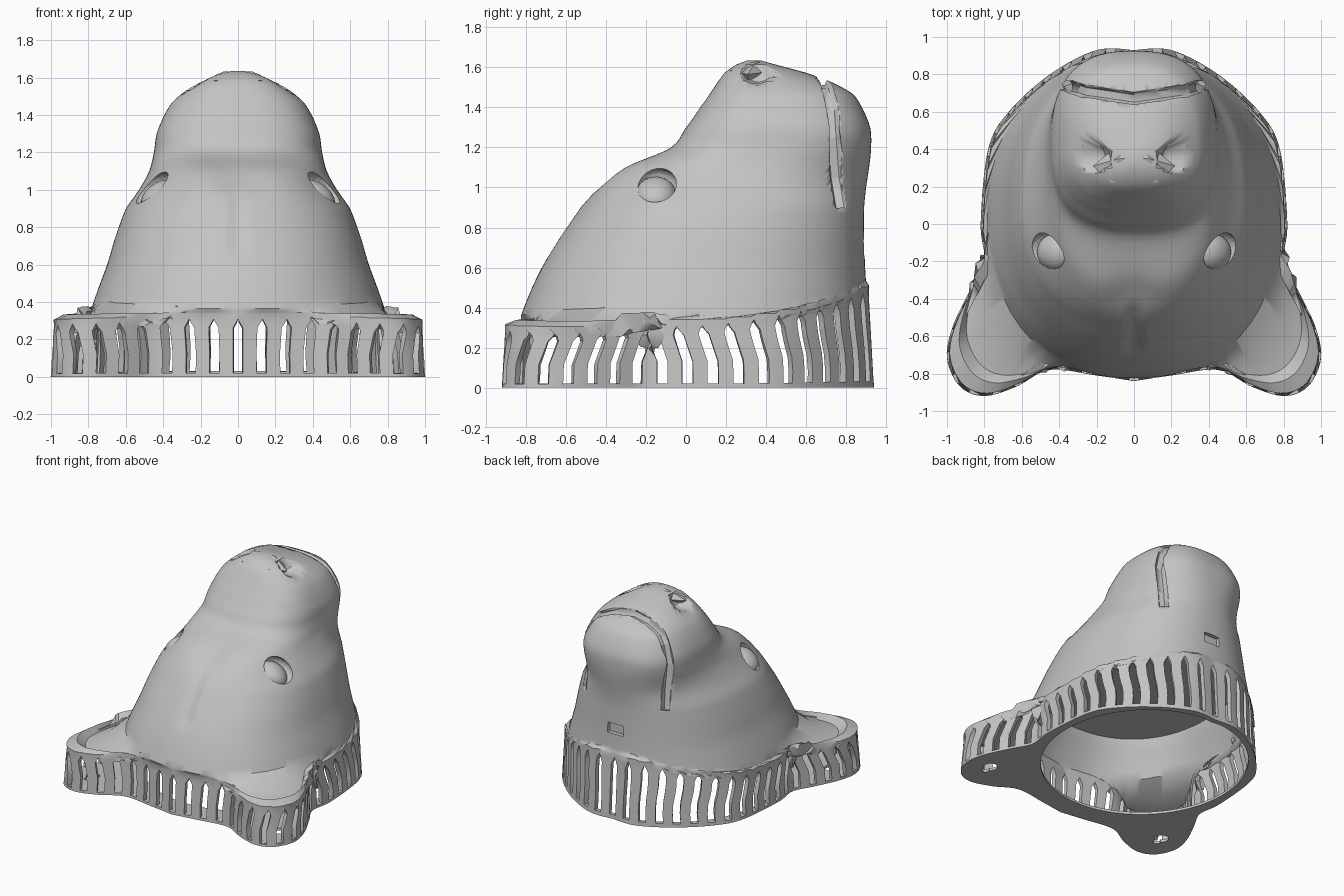
import bpy, bmesh, math
from mathutils import Vector

if "Cube" in bpy.data.objects:
    bpy.data.objects.remove(bpy.data.objects["Cube"])

grey = bpy.data.materials.new("matte grey")
grey.use_nodes = True
grey.diffuse_color = (0.55, 0.55, 0.55, 1)
grey.node_tree.nodes["Principled BSDF"].inputs["Base Color"].default_value = grey.diffuse_color

SLOTS, TOP, CEILING, WALL = 52, 1.635, .64, .035

# half outline of the base, front centre to back centre
OUTLINE = [(0, -.84), (.2, -.81), (.45, -.78), (.63, -.87), (.8, -.92), (.93, -.87), (1, -.72),
           (.97, -.55), (.88, -.36), (.8, -.2), (.82, 0), (.78, .4), (.67, .6), (.45, .8), (.2, .93), (0, .93)]
# head sections: height, half width, front, back, widest depth
HEAD = [(.3, .8, -.84, .915, 0), (.45, .755, -.79, .905, .02), (.6, .7, -.72, .895, .05),
        (.75, .655, -.63, .89, .08), (.9, .6, -.53, .89, .12), (1, .53, -.46, .9, .18),
        (1.1, .475, -.35, .915, .3), (1.2, .45, -.09, .925, .4), (1.3, .435, .0, .92, .43),
        (1.4, .395, .07, .88, .43), (1.47, .35, .12, .83, .42), (1.53, .28, .16, .72, .4),
        (1.58, .2, .2, .58, .36), (1.62, .11, .26, .43, .34), (1.636, .03, .31, .37, .34)]
# mouth line on one side, corner to centre
MOUTH = [(.365, .775, .9), (.355, .75, 1.05), (.365, .735, 1.25), (.325, .725, 1.4),
         (.275, .71, 1.47), (.14, .69, 1.53), (0, .67, 1.545)]


def spline(pts, i, t):
    """Smooth curve through a list of tuples."""
    a, b, c, d = (pts[min(max(i + k, 0), len(pts) - 1)] for k in (-1, 0, 1, 2))
    return [q + .5 * t * (r - p + t * (2 * p - 5 * q + 4 * r - s + t * (3 * (q - r) + s - p)))
            for p, q, r, s in zip(a, b, c, d)]


# even steps along the base outline
fine = [Vector(spline(OUTLINE, i, k / 12)) for i in range(len(OUTLINE) - 1) for k in range(12)]
fine.append(Vector(OUTLINE[-1]))
lengths = [0]
for a, b in zip(fine, fine[1:]):
    lengths.append(lengths[-1] + (b - a).length)


def halves(t):
    t %= 1
    return (1 if t <= .5 else -1), 1 - abs(2 * t - 1)


def base_point(t):
    side, u = halves(t)
    want = u * lengths[-1]
    i = max(k for k in range(len(fine) - 1) if lengths[k] <= want)
    p = fine[i].lerp(fine[i + 1], (want - lengths[i]) / (lengths[i + 1] - lengths[i]))
    return Vector((side * abs(p.x), p.y, 0))


def head_point(t, z):
    side, u = halves(t)
    i = max([k for k in range(len(HEAD) - 1) if HEAD[k][0] <= z], default=0)
    f = (z - HEAD[i][0]) / (HEAD[i + 1][0] - HEAD[i][0])
    _, w, front, back, mid = spline(HEAD, i, f)
    ang = math.pi * u
    s, c = max(math.sin(ang), 0), math.cos(ang)
    power = 2 / (2.25 + .35 * min(1, max(0, (z - 1.05) * 5)))
    reach = (mid - front) if c > 0 else (back - mid)
    y = mid - math.copysign(abs(c) ** power, c) * reach
    return Vector((side * w * s ** power, y, z))


def sculpt(p):
    """Press in the bridge between the brows, the brow crease and the nostrils."""
    x, y, z = abs(p.x), p.y, p.z
    if y < .1:
        p.y += .07 * math.exp(-(x / .16) ** 2 - ((z - 1.08) / .1) ** 2)
        if x < .03 and .5 < z < 1:
            p.y += .015
    d = (Vector((x, y, z)) - Vector((.2, .36, 1.55))).length / .09
    if d < 1:
        p -= Vector((p.x * .3, 0, .05)) * (1 - d * d)
    return p


def finish(name, bm, angle=35):
    bmesh.ops.recalc_face_normals(bm, faces=bm.faces)
    me = bpy.data.meshes.new(name)
    bm.to_mesh(me)
    bm.free()
    me.materials.append(grey)
    ob = bpy.data.objects.new(name, me)
    bpy.context.collection.objects.link(ob)
    bpy.ops.object.select_all(action="DESELECT")
    ob.select_set(True)
    bpy.context.view_layer.objects.active = ob
    bpy.ops.object.shade_smooth_by_angle(angle=math.radians(angle))
    return ob


def carve(ob, cutter):
    """Subtract a cutter from a part, then discard it."""
    cutter.hide_render = True
    cutter.data.materials.append(grey)
    mod = ob.modifiers.new("carve", "BOOLEAN")
    mod.operation, mod.object, mod.solver = "DIFFERENCE", cutter, "EXACT"
    bpy.context.view_layer.objects.active = ob
    bpy.ops.object.modifier_apply(modifier=mod.name)
    bpy.data.objects.remove(cutter)


def ball(name, at, scale, tilt):
    bpy.ops.mesh.primitive_uv_sphere_add(segments=24, ring_count=14, radius=1, location=at)
    ob = bpy.context.object
    ob.name, ob.scale, ob.rotation_euler = name, scale, (0, tilt, 0)
    return ob


# outer skin: slotted band below, lofted head above
BAND = [0, .07, .25, .45, .6, .72, .82, .91, 1]
bm = bmesh.new()
columns = []
for n in range(SLOTS * 4):
    cell, part = divmod(n, 4)
    centre = cell / SLOTS
    mid = base_point(centre)
    ear = max(0, 1 - (Vector((abs(mid.x), mid.y)) - Vector((.85, -.68))).length / .5)
    back = max(0, mid.y / .93) ** 2
    high = .29 + .17 * back - .05 * ear
    turn = math.sin(math.tau * centre) / SLOTS
    offset = (-.21, 0, .21, .5)[part]
    col = []
    for f in BAND:
        squeeze = .4 if f == 1 and part < 3 else 1
        lean = (.45 if mid.y < -.2 else -.45) * max(0, f - .45) * 1.8 * (1 - .5 * back)
        sway = turn * (lean + .2 * back * math.sin(f * 6))
        p = base_point(centre + offset * squeeze / SLOTS + sway)
        p *= 1 - .06 * f * high
        p.z = f * high + (.02 if f == 1 and part == 1 else 0)
        col.append(p)
    # rim above the slots, with a hollow in each ear
    t = centre + offset / SLOTS
    start = high + .075 + .1 * ear
    root = head_point(t, start)
    edge = base_point(t) * (1 - .06 * high)
    edge.z = high + .05
    for k, dip in ((0, 0), (.18, .01), (.32, -.05), (.65, -.05)):
        p = edge.lerp(root, k)
        p.z += dip * min(1, ear * 2)
        col.append(p)
    col += [head_point(t, start + (CEILING - start) * k / 6) for k in range(7)]
    split = len(col) - 1
    col += [sculpt(head_point(t, CEILING + (1.1 - CEILING) * k / 14)) for k in range(1, 15)]
    col += [sculpt(head_point(t, 1.1 + (TOP - 1.1) * k / 26)) for k in range(1, 27)]
    columns.append([bm.verts.new(p) for p in col])
lower = []
for n, col in enumerate(columns):
    nxt = columns[(n + 1) % len(columns)]
    for k in range(len(col) - 1):
        if n % 4 in (0, 1) and 1 <= k < len(BAND) - 1:
            continue
        face = bm.faces.new((col[k], nxt[k], nxt[k + 1], col[k + 1]))
        if k < split:
            lower.append(face)
bm.faces.new([c[-1] for c in columns])

# inner skin, slot walls and the flat ceiling inside
bm.normal_update()
rims = [e for e in bm.edges if len(e.link_faces) == 1]
inside = {v: bm.verts.new(v.co - v.normal * WALL) for c in columns for v in c[:split + 1]
          if v.link_faces}
for c in columns:
    inside[c[0]].co.z = 0
    inside[c[split]].co.z = CEILING
for face in lower:
    bm.faces.new([inside[v] for v in reversed(face.verts)])
for e in rims:
    a, b = e.verts
    bm.faces.new((a, b, inside[b], inside[a]))
bm.faces.new([inside[c[split]] for c in columns])
bmesh.ops.delete(bm, geom=[v for v in bm.verts if not v.link_faces], context="VERTS")
head = finish("head_shell", bm)

# mouth groove
curve = bpy.data.curves.new("mouth_cutter", "CURVE")
curve.dimensions, curve.bevel_depth, curve.bevel_resolution, curve.use_fill_caps = "3D", .04, 1, True
path = MOUTH + [(-x, y, z) for x, y, z in reversed(MOUTH[:-1])]
line = curve.splines.new("POLY")
line.points.add(len(path) - 1)
for point, co in zip(line.points, path):
    point.co = (*co, 1)
groove = bpy.data.objects.new("mouth_cutter", curve)
bpy.context.collection.objects.link(groove)
bpy.ops.object.select_all(action="DESELECT")
groove.select_set(True)
bpy.context.view_layer.objects.active = groove
bpy.ops.object.convert(target="MESH")
carve(head, bpy.context.object)

# small recess under the chin
bpy.ops.mesh.primitive_cube_add(size=1, location=(0, .9, .7))
bpy.context.object.scale = (.14, .08, .08)
carve(head, bpy.context.object)

# eye sockets and eyeballs
for side, name in ((1, "left"), (-1, "right")):
    carve(head, ball("socket_cutter", (side * .46, -.145, 1.01), (.125, .105, .075), side * .5))
    eye = ball(name + "_eye", (side * .415, -.15, .965), (.115, .1, .075), side * .6)
    eye.data.materials.append(grey)
    bpy.ops.object.shade_smooth_by_angle()


# base plate with a wide oval opening
def opening(p):
    d = p - Vector((0, .12, 0))
    r = 1 / math.hypot(d.x / .75, d.y / .78)
    return Vector((0, .12, 0)) + d * min(r, 1 - .045 / d.length)


bm = bmesh.new()
rim = [base_point(n / 184) for n in range(184)]
outer = [bm.verts.new(p * .99) for p in rim]
inner = [bm.verts.new(opening(p)) for p in rim]
for n in range(184):
    m = (n + 1) % 184
    bm.faces.new((outer[n], outer[m], inner[m], inner[n]))
solid = bmesh.ops.extrude_face_region(bm, geom=bm.faces[:])["geom"]
bmesh.ops.translate(bm, vec=(0, 0, .02), verts=[v for v in solid if isinstance(v, bmesh.types.BMVert)])
plate = finish("base_plate", bm)

# keyhole hangers cut through the ears
for side in (-1, 1):
    for radius, y in ((.05, -.66), (.028, -.72)):
        bpy.ops.mesh.primitive_cylinder_add(vertices=20, radius=radius, depth=.2, location=(side * .82, y, 0))
        carve(plate, bpy.context.object)

# wedge shaped nose pad
bm = bmesh.new()
for x, y, z in ((0, .49, 1.59), (.22, .31, 1.565), (.12, .22, 1.585), (.08, .35, 1.632), (.1, .3, 1.48)):
    for s in {x, -x}:
        bm.verts.new((s, y, z))
bmesh.ops.convex_hull(bm, input=bm.verts[:])
finish("nose_pad", bm, 20)
